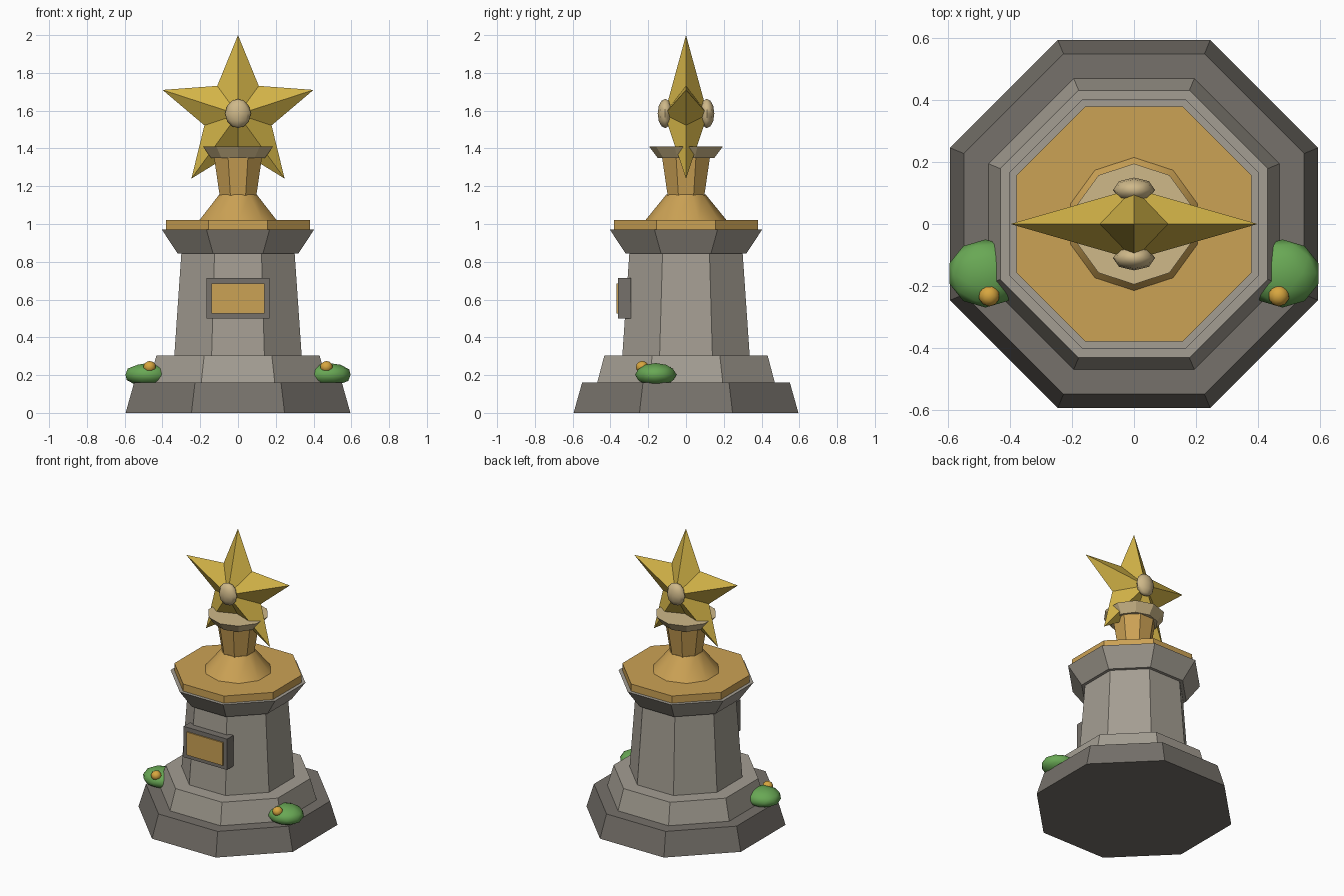
import bpy, bmesh, math
from mathutils import Matrix

cube = bpy.data.objects.get("Cube")
if cube:
    bpy.data.objects.remove(cube, do_unlink=True)


def material(name, rgb):
    m = bpy.data.materials.new(name)
    m.use_nodes = True
    m.diffuse_color = (*rgb, 1)
    m.node_tree.nodes["Principled BSDF"].inputs["Base Color"].default_value = (*rgb, 1)
    return m


light_stone = material("light stone", (0.37, 0.34, 0.29))
dark_stone = material("dark stone", (0.18, 0.165, 0.145))
bronze = material("bronze", (0.60, 0.36, 0.09))
star_gold = material("star gold", (0.66, 0.46, 0.065))
cream = material("cream", (0.62, 0.48, 0.25))
leaf_green = material("leaf green", (0.14, 0.39, 0.09))
flower_yellow = material("flower yellow", (0.68, 0.38, 0.05))


def finish(name, bm, mat, smooth=None):
    bmesh.ops.recalc_face_normals(bm, faces=bm.faces)
    mesh = bpy.data.meshes.new(name)
    bm.to_mesh(mesh)
    bm.free()
    mesh.materials.append(mat)
    ob = bpy.data.objects.new(name, mesh)
    bpy.context.collection.objects.link(ob)
    if smooth:
        bpy.ops.object.select_all(action="DESELECT")
        ob.select_set(True)
        bpy.context.view_layer.objects.active = ob
        bpy.ops.object.shade_smooth_by_angle(angle=math.radians(smooth))
    return ob


def frustum(name, sides, turn, r0, r1, z0, z1, mat, smooth=None):
    """Tapered prism; radii are measured to the corners."""
    bm = bmesh.new()
    rings = []
    for r, z in ((r0, z0), (r1, z1)):
        angles = [math.radians(turn) + math.tau * i / sides for i in range(sides)]
        rings.append([bm.verts.new((r * math.cos(a), r * math.sin(a), z)) for a in angles])
    low, high = rings
    bm.faces.new(low)
    bm.faces.new(high)
    for i in range(sides):
        j = (i + 1) % sides
        bm.faces.new((low[i], low[j], high[j], high[i]))
    return finish(name, bm, mat, smooth)


def octagon(name, a0, a1, z0, z1, mat):
    """Octagonal tier; sizes are measured to the flats."""
    k = 1 / math.cos(math.pi / 8)
    return frustum(name, 8, 22.5, a0 * k, a1 * k, z0, z1, mat)


def box(name, size, centre, mat):
    bm = bmesh.new()
    bmesh.ops.create_cube(bm, size=1, matrix=Matrix.Translation(centre) @ Matrix.Diagonal((*size, 1)))
    return finish(name, bm, mat)


def blob(name, radii, centre, mat, detail=2):
    bm = bmesh.new()
    bmesh.ops.create_icosphere(bm, subdivisions=detail, radius=1,
                               matrix=Matrix.Translation(centre) @ Matrix.Diagonal((*radii, 1)))
    return finish(name, bm, mat, 60)


# Stone pedestal
octagon("base", 0.595, 0.55, 0, 0.16, dark_stone)
octagon("step", 0.47, 0.432, 0.16, 0.305, light_stone)
octagon("column", 0.337, 0.30, 0.305, 0.845, light_stone)
octagon("capital", 0.32, 0.403, 0.845, 0.97, light_stone)
octagon("bronze_slab", 0.38, 0.38, 0.97, 1.02, bronze)

# Trophy foot, stem and cup rim
frustum("trophy_foot", 10, 90, 0.215, 0.105, 1.02, 1.155, bronze, 45)
octagon("trophy_stem", 0.097, 0.127, 1.15, 1.355, bronze)
frustum("cup_rim", 10, 90, 0.15, 0.195, 1.35, 1.41, cream)

# Faceted star
bm = bmesh.new()
star_z = 1.58
outline = []
for i in range(10):
    r = 0.187 if i % 2 else 0.42
    a = math.pi / 2 + i * math.pi / 5
    outline.append(bm.verts.new((r * math.cos(a), 0, star_z + r * math.sin(a))))
for y in (-0.115, 0.115):
    peak = bm.verts.new((0, y, star_z))
    for i in range(10):
        bm.faces.new((outline[i], outline[(i + 1) % 10], peak))
finish("star", bm, star_gold)

# Round studs on both faces of the star
for side, y in (("front", -0.11), ("back", 0.11)):
    bm = bmesh.new()
    bmesh.ops.create_uvsphere(bm, u_segments=8, v_segments=6, radius=1,
                              matrix=Matrix.Translation((0, y, star_z + 0.005))
                              @ Matrix.Diagonal((0.068, 0.04, 0.077, 1)))
    finish(side + "_stud", bm, cream, 60)

# Plaque on the front
box("plaque_frame", (0.335, 0.07, 0.215), (0, -0.325, 0.607), dark_stone)
box("plaque_panel", (0.28, 0.009, 0.16), (0, -0.3635, 0.605), bronze)

# Bushes with a flower on each side
for side, s in (("left", 1), ("right", -1)):
    blob(side + "_bush", (0.122, 0.11, 0.062), (s * 0.48, -0.16, 0.202), leaf_green)
    blob(side + "_flower", (0.034, 0.034, 0.032), (s * 0.468, -0.232, 0.243), flower_yellow)
